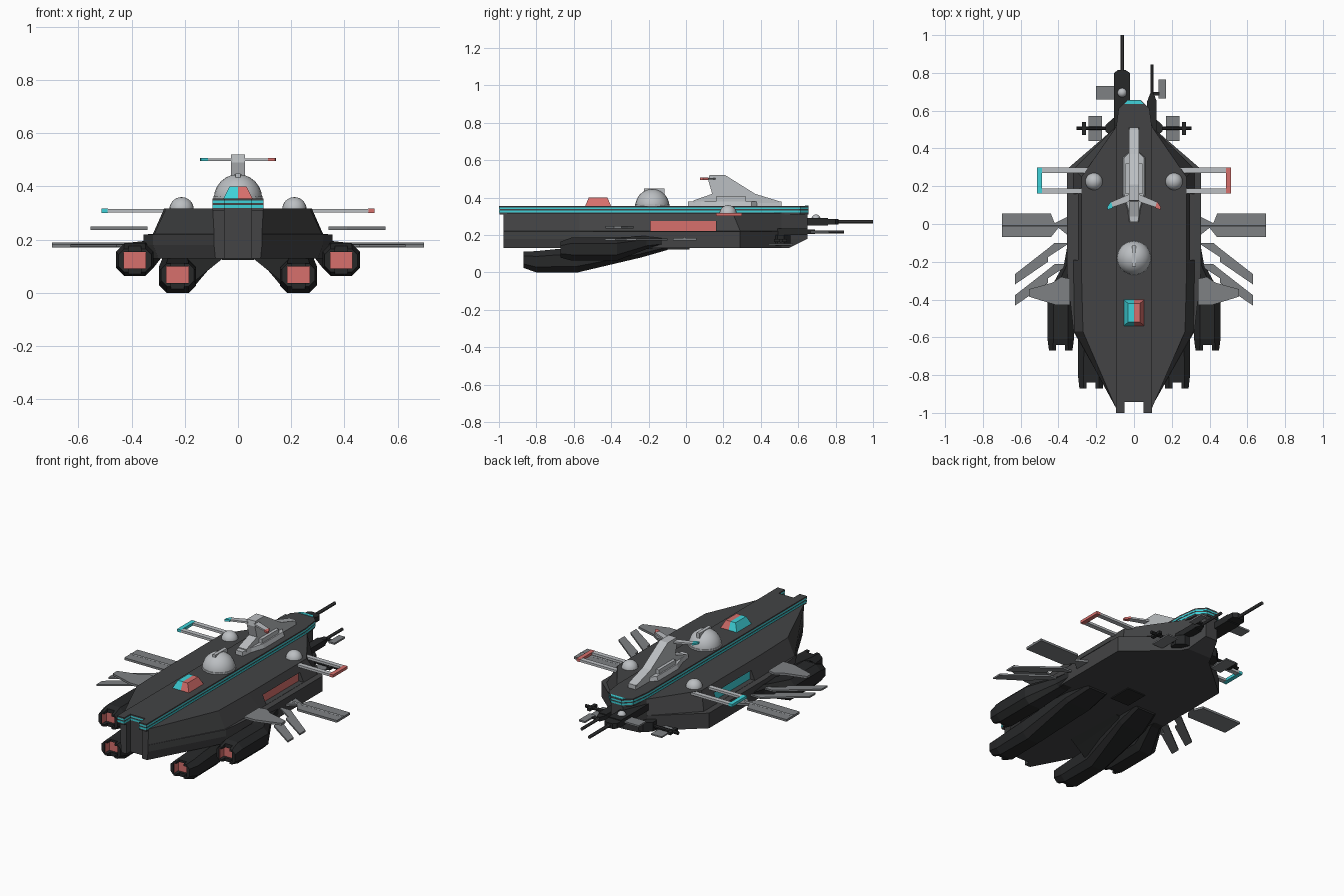
import bpy, bmesh, math
from mathutils import Vector

if "Cube" in bpy.data.objects:
    bpy.data.objects.remove(bpy.data.objects["Cube"])


def mat(name, r, g, b):
    m = bpy.data.materials.new(name)
    m.diffuse_color = (r, g, b, 1)
    m.use_nodes = True
    m.node_tree.nodes["Principled BSDF"].inputs["Base Color"].default_value = m.diffuse_color
    return m


HULL = mat("hull_dark", .056, .057, .059)
POD = mat("pod_black", .02, .021, .022)
WING = mat("wing_grey", .21, .22, .23)
PALE = mat("pale_grey", .5, .52, .54)
TEAL = mat("teal", .05, .65, .7)
RED = mat("red", .68, .16, .15)


def link(name, bm, m):
    bmesh.ops.recalc_face_normals(bm, faces=bm.faces)
    me = bpy.data.meshes.new(name)
    bm.to_mesh(me)
    bm.free()
    me.materials.append(m)
    ob = bpy.data.objects.new(name, me)
    bpy.context.collection.objects.link(ob)
    return ob


def solid(name, rings, m, s=1):
    """Skin equal-length rings of points and cap both ends; s=-1 mirrors in x."""
    bm = bmesh.new()
    vs = [[bm.verts.new((s * p[0], p[1], p[2])) for p in r] for r in rings]
    n = len(rings[0])
    for a, b in zip(vs, vs[1:]):
        for i in range(n):
            bm.faces.new((a[i], a[(i + 1) % n], b[(i + 1) % n], b[i]))
    bm.faces.new(vs[0])
    bm.faces.new(vs[-1])
    return link(name, bm, m)


def prism(name, plan, z0, z1, m, s=1):
    return solid(name, [[(x, y, z) for x, y in plan] for z in (z0, z1)], m, s)


def box(name, x0, x1, y0, y1, z0, z1, m, s=1):
    return prism(name, [(x0, y0), (x1, y0), (x1, y1), (x0, y1)], z0, z1, m, s)


def both(half):
    """Complete a right-hand half plan across x = 0."""
    return half + [(-x, y) for x, y in reversed(half)]


def tube(name, p0, p1, r, m, n=8):
    p0, p1 = Vector(p0), Vector(p1)
    q = (p1 - p0).to_track_quat('Z', 'Y')
    ring = [q @ Vector((r * math.cos(2 * math.pi * (i + .5) / n),
                        r * math.sin(2 * math.pi * (i + .5) / n), 0)) for i in range(n)]
    return solid(name, [[p + v for v in ring] for p in (p0, p1)], m)


def dome(name, x, y, z, r, m):
    bm = bmesh.new()
    bmesh.ops.create_uvsphere(bm, u_segments=20, v_segments=12, radius=r)
    bmesh.ops.translate(bm, verts=bm.verts, vec=(x, y, z))
    for f in bm.faces:
        f.smooth = True
    return link(name, bm, m)


def cut(ob, cutter):
    mod = ob.modifiers.new("cut", 'BOOLEAN')
    mod.operation, mod.solver, mod.object = 'DIFFERENCE', 'EXACT', cutter
    bpy.context.view_layer.update()
    ev = ob.evaluated_get(bpy.context.evaluated_depsgraph_get())
    me = bpy.data.meshes.new_from_object(ev)
    ob.modifiers.clear()
    ob.data = me
    bpy.data.objects.remove(cutter)


# main hull: plan outlines stacked by height, with a step above the skirt
levels = [
    (.13, [(.085, -.975), (.30, -.57), (.355, -.25), (.355, .29), (.10, .51), (.08, .55)]),
    (.18, [(.09, -.975), (.32, -.57), (.355, -.25), (.355, .29), (.10, .51), (.04, .65)]),
    (.22, [(.09, -.975), (.32, -.57), (.355, -.25), (.355, .29), (.10, .51), (.04, .65)]),
    (.221, [(.09, -.975), (.315, -.57), (.32, -.25), (.32, .29), (.10, .51), (.04, .65)]),
    (.318, [(.095, -.975), (.27, -.57), (.277, -.30), (.277, .25), (.098, .51), (.04, .65)]),
]
hull = solid("hull", [[(x, y, z) for x, y in both(h)] for z, h in levels], HULL)
cut(hull, box("notch", -.05, .05, -1.1, -.94, 0, .5, HULL))
for s, c in ((1, RED), (-1, TEAL)):
    cut(hull, box("bay", .284, .5, -.19, .16, .222, .275, HULL, s))
    box("side_bay_panel", .276, .288, -.19, .16, .222, .275, c, s)
box("belly_hatch", -.06, .06, -.12, .02, .124, .135, POD)

# raised spine deck with two thin stripes
spine = [(.05, -.94), (.05, -.998), (.095, -.998), (.095, .5), (.08, .61), (.035, .654)]
edge = [(.049, -.942), (.049, -1), (.0965, -1), (.0965, .5), (.0815, .611), (.036, .656)]
prism("spine_deck", both(spine), .31, .35, HULL)
prism("spine_deck_top", both(edge), .347, .355, HULL)
for z0, z1 in ((.32, .331), (.338, .347)):
    prism("spine_stripe", both(edge), z0, z1, TEAL)
prism("nose_light", both([(.05, .636), (.034, .655)]), .35, .358, TEAL)


# engine pods
def octagon(y, cx, cz, w, h):
    c = min(w, h) * .5
    pts = [(w, -h + c), (w, h - c), (w - c, h), (c - w, h),
           (-w, h - c), (-w, c - h), (c - w, -h), (w - c, -h)]
    return [(cx + x, y, cz + z) for x, z in pts]


pods = {
    "inner_engine": [(-.87, .227, .068, .062, .043), (-.80, .227, .057, .07, .057),
                     (-.70, .227, .062, .07, .062), (-.58, .227, .066, .07, .066),
                     (-.24, .19, .12, .09, .04), (-.10, .17, .15, .07, .03)],
    "outer_engine": [(-.67, .388, .122, .062, .043), (-.61, .388, .125, .07, .062),
                     (-.37, .388, .125, .07, .062), (-.21, .325, .16, .045, .035),
                     (-.10, .31, .17, .04, .03)],
}
for s in (1, -1):
    for name, secs in pods.items():
        y, cx, cz = secs[0][:3]
        pod = solid(name, [octagon(*t) for t in secs], POD, s)
        cut(pod, box("bore", cx - .043, cx + .043, y - .1, y + .07, cz - .031, cz + .031, POD, s))
        cut(pod, box("slot", cx - .024, cx + .024, y - .1, y + .03, -.1, .4, POD, s))
        box(name + "_glow", cx - .043, cx + .043, y + .045, y + .075, cz - .031, cz + .031, RED, s)
        for k in (-1, 1):
            box(name + "_liner", cx + k * .043 - .002, cx + k * .043 + .002,
                y + .005, y + .06, cz - .03, cz + .03, RED, s)
    solid("engine_strut", [[(.05, -.60, .135), (.10, -.60, .095), (.18, -.60, .03), (.22, -.60, .135)],
                           [(.05, -.24, .14), (.10, -.24, .12), (.18, -.24, .09), (.22, -.24, .14)]],
          POD, s)

# side wings, swept fins and docking frames
for s, c in ((1, RED), (-1, TEAL)):
    prism("panel_wing", [(.70, -.07), (.70, .055), (.44, .055), (.42, .005), (.35, .04),
                         (.35, -.06), (.40, -.02), (.44, -.07)][::-1], .171, .184, WING, s)
    tube("panel_wing_spar", (s * .34, -.008, .18), (s * .70, -.008, .18), .009, WING, 6)
    for dy in (0, -.112):
        prism("swept_fin", [(.63, -.32 + dy), (.63, -.265 + dy), (.45, -.125 + dy),
                            (.42, -.10 + dy), (.34, -.10 + dy), (.455, -.175 + dy),
                            (.455, -.20 + dy)], .172, .182, WING, s)
    prism("stub_wing", [(.34, -.29), (.385, -.28), (.43, -.31), (.555, -.345),
                        (.555, -.385), (.41, -.43), (.34, -.43)], .236, .249, WING, s)
    for y in (.175, .285):
        box("frame_rail", .24, .49, y - .014, y + .014, .302, .316, PALE, s)
    box("frame_end", .488, .513, .161, .299, .301, .317, c, s)
    dome("side_dome", s * .212, .225, .314, .046, PALE)

# main dome with a hatch slit
dome("main_dome", 0, -.18, .355, .091, PALE)
tube("main_dome_ring", (0, -.18, .35), (0, -.18, .365), .093, PALE, 20)
box("dome_slit", -.01, .01, -.225, -.115, .41, .448, PALE)

# two-colour skylight
for s, c in ((1, RED), (-1, TEAL)):
    solid("skylight", [[(0, -.54, .353), (.055, -.54, .353), (.055, -.40, .353), (0, -.40, .353)],
                       [(0, -.52, .40), (.032, -.52, .40), (.032, -.42, .40), (0, -.42, .40)]], c, s)

# bridge tower
base = both([(.025, .01), (.035, .08), (.062, .16), (.062, .35), (.027, .38), (.027, .51)])
solid("bridge_base", [[(x, y, .353) for x, y in base],
                      [(x * .85, y, .38) for x, y in base]], PALE)
box("bridge_block", -.045, .045, .16, .32, .37, .405, PALE)
side = [(.04, .37), (.04, .385), (.14, .42), (.12, .49), (.125, .52), (.21, .52),
        (.37, .42), (.50, .38), (.50, .37)]
solid("bridge_tower", [[(x, y, z) for y, z in side] for x in (-.027, .027)], PALE)
for s, c in ((1, RED), (-1, TEAL)):
    prism("bridge_antenna", [(.02, .16), (.02, .12), (.115, .088), (.125, .115)], .496, .506, PALE, s)
    prism("antenna_tip", [(.112, .085), (.14, .075), (.142, .09), (.122, .12)], .495, .507, c, s)

# nose guns
box("left_gun_body", -.105, -.022, .45, .76, .25, .29, POD)
prism("left_gun_muzzle", [(-.105, .76), (-.022, .76), (-.022, .80), (-.045, .815),
                          (-.085, .815), (-.105, .80)], .255, .285, POD)
tube("left_gun_barrel", (-.063, .78, .27), (-.063, 1, .27), .010, HULL)
dome("left_gun_turret", -.063, .695, .285, .025, PALE)
box("left_gun_plate", -.20, -.10, .66, .73, .262, .272, WING)
box("right_gun_body", .07, .12, .47, .65, .20, .235, POD)
prism("right_gun_muzzle", [(.07, .65), (.12, .65), (.105, .69), (.085, .69)], .205, .23, POD)
tube("right_gun_barrel", (.095, .67, .217), (.095, .845, .217), .009, HULL)
box("right_gun_arm", .095, .135, .68, .70, .212, .222, POD)
box("right_gun_plate", .13, .17, .665, .765, .212, .222, WING)

# side-mounted guns under the nose
for s in (1, -1):
    prism("side_gun_mount", [(.08, .45), (.12, .465), (.15, .49), (.15, .525), (.11, .56), (.08, .56)],
          .145, .2, POD, s)
    tube("side_gun_barrel", (s * .12, .507, .17), (s * .305, .507, .17), .010, POD)
    box("side_gun_plate", .17, .24, .44, .572, .148, .156, WING, s)
    box("side_gun_sight", .255, .275, .47, .54, .162, .178, POD, s)
